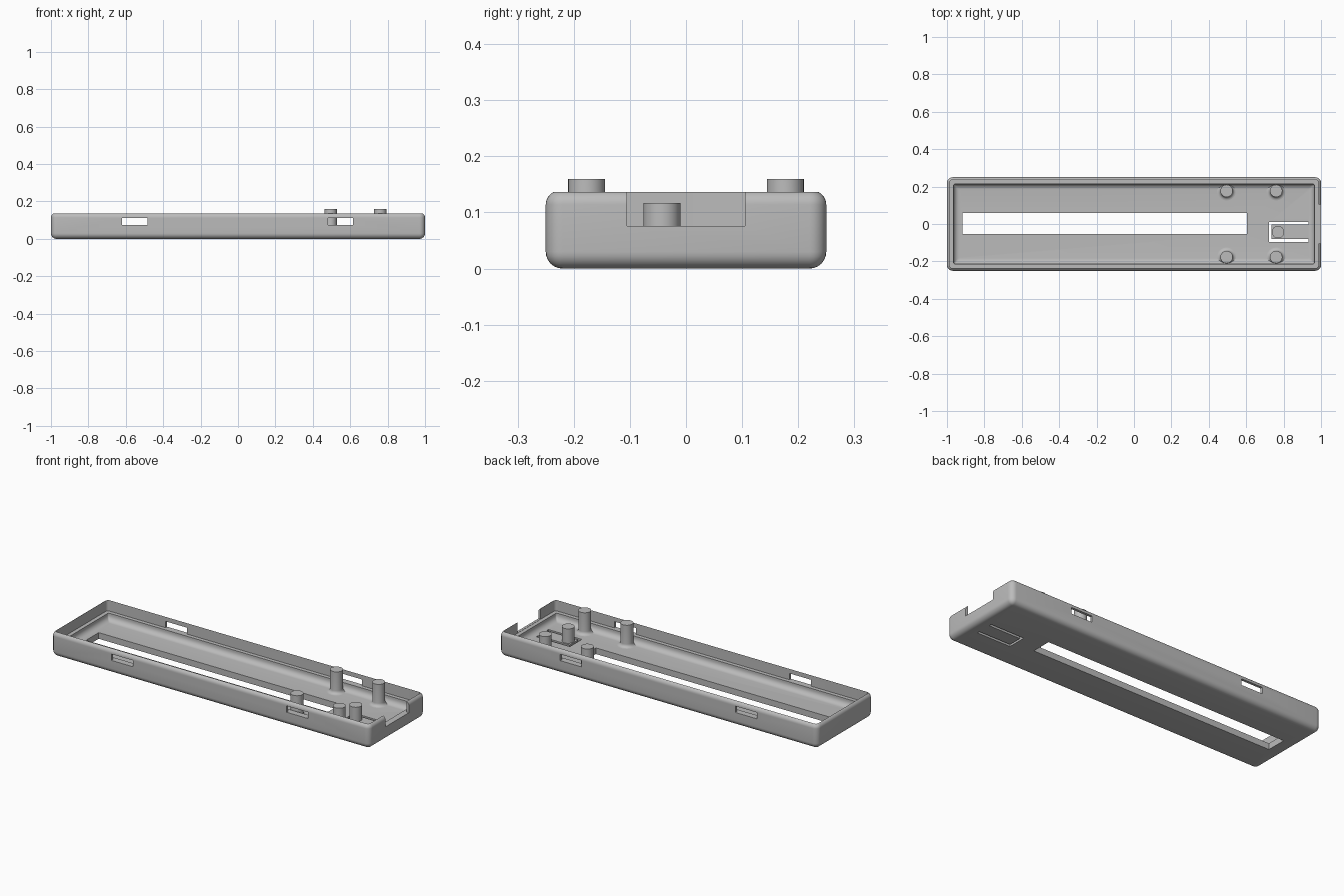
import bpy, bmesh, math
from math import sin, cos, pi

cube = bpy.data.objects.get("Cube")
if cube:
    bpy.data.objects.remove(cube, do_unlink=True)

grey = bpy.data.materials.new("plain_grey")
grey.use_nodes = True
grey.diffuse_color = (0.5, 0.5, 0.5, 1)
grey.node_tree.nodes["Principled BSDF"].inputs["Base Color"].default_value = (0.5, 0.5, 0.5, 1)

FLOOR, LEDGE = 0.035, 0.075


def make_object(name, bm):
    bmesh.ops.recalc_face_normals(bm, faces=bm.faces)
    mesh = bpy.data.meshes.new(name)
    bm.to_mesh(mesh)
    bm.free()
    mesh.materials.append(grey)
    ob = bpy.data.objects.new(name, mesh)
    bpy.context.collection.objects.link(ob)
    return ob


def loft(name, rings):
    """Skin a stack of equal-length point rings and cap both ends."""
    bm = bmesh.new()
    loops = [[bm.verts.new(p) for p in ring] for ring in rings]
    for a, b in zip(loops, loops[1:]):
        for i in range(len(a)):
            j = (i + 1) % len(a)
            bm.faces.new((a[i], a[j], b[j], b[i]))
    bm.faces.new(loops[0])
    bm.faces.new(loops[-1])
    return make_object(name, bm)


def rounded_ring(inset, z, steps=6):
    """Rounded rectangle, inset from the outer footprint."""
    r = max(0.03 - inset, 0.008)
    points = []
    for corner, (sx, sy) in enumerate(((1, 1), (-1, 1), (-1, -1), (1, -1))):
        cx, cy = sx * (1 - inset - r), sy * (0.25 - inset - r)
        for k in range(steps + 1):
            a = (corner + k / steps) * pi / 2
            points.append((cx + r * cos(a), cy + r * sin(a), z))
    return points


def arc(ci, cz, r, start, end, n=6):
    """Arc in the (inset, z) plane, angles in degrees."""
    angles = [math.radians(start + (end - start) * k / n) for k in range(n + 1)]
    return [(ci + r * cos(a), cz + r * sin(a)) for a in angles]


def cut(target, x0, x1, y0, y1, z0, z1):
    bm = bmesh.new()
    bmesh.ops.create_cube(bm, size=1)
    for v in bm.verts:
        v.co = ((x0 + x1) / 2 + v.co.x * (x1 - x0),
                (y0 + y1) / 2 + v.co.y * (y1 - y0),
                (z0 + z1) / 2 + v.co.z * (z1 - z0))
    cutter = make_object("cutter", bm)
    cutter.hide_render = True
    mod = target.modifiers.new("cut", 'BOOLEAN')
    mod.operation, mod.solver, mod.object = 'DIFFERENCE', 'EXACT', cutter
    bpy.context.view_layer.objects.active = target
    bpy.ops.object.modifier_apply(modifier=mod.name)
    bpy.data.objects.remove(cutter, do_unlink=True)


def smooth(ob):
    bpy.ops.object.select_all(action='DESELECT')
    ob.select_set(True)
    bpy.context.view_layer.objects.active = ob
    bpy.ops.object.shade_smooth_by_angle(angle=math.radians(35))


# Tray: rounded bottom edge, thin rounded rim, inner ledge, filleted floor
profile = arc(0.03, 0.03, 0.03, 270, 180)
profile += arc(0.025, 0.114, 0.025, 180, 116)
profile += [(0.014, LEDGE), (0.036, LEDGE)]
profile += arc(0.066, FLOOR + 0.03, 0.03, 180, 270)
tray = loft("tray", [rounded_ring(i, z) for i, z in profile])

# Long floor slot
cut(tray, -0.917, 0.603, -0.053, 0.06, -0.1, 0.06)
# Clip windows through both long walls
for x0, x1 in ((-0.62, -0.485), (0.48, 0.615)):
    for side in (-1, 1):
        ya, yb = sorted((side * 0.225, side * 0.3))
        cut(tray, x0, x1, ya, yb, LEDGE, 0.111)
# Connector notch in the right end
cut(tray, 0.975, 1.1, -0.105, 0.105, LEDGE + 0.001, 0.2)
# U-shaped slit that frees the button tongue
cut(tray, 0.722, 0.932, -0.004, 0.011, -0.1, 0.06)
cut(tray, 0.722, 0.932, -0.096, -0.081, -0.1, 0.06)
cut(tray, 0.722, 0.734, -0.09, 0.005, -0.1, 0.06)
smooth(tray)


# Posts: turned columns, optionally flared at the foot
def post(name, x, y, top, flare):
    base = FLOOR - 0.005
    outline = [(0.033 + flare, base)]
    if flare:
        for k in range(6):
            a = k / 5 * pi / 2
            outline.append((0.033 + flare * (1 - sin(a)), FLOOR + flare * (1 - cos(a))))
    outline.append((0.033, top))
    rings = [[(x + r * cos(2 * pi * i / 32), y + r * sin(2 * pi * i / 32), z)
              for i in range(32)] for r, z in outline]
    smooth(loft(name, rings))


for x, place in ((0.495, "inner"), (0.76, "outer")):
    for y, side in ((-0.177, "front"), (0.177, "back")):
        post(f"{side}_{place}_post", x, y, 0.16, 0.018)
post("button_stem", 0.77, -0.043, 0.117, 0)
